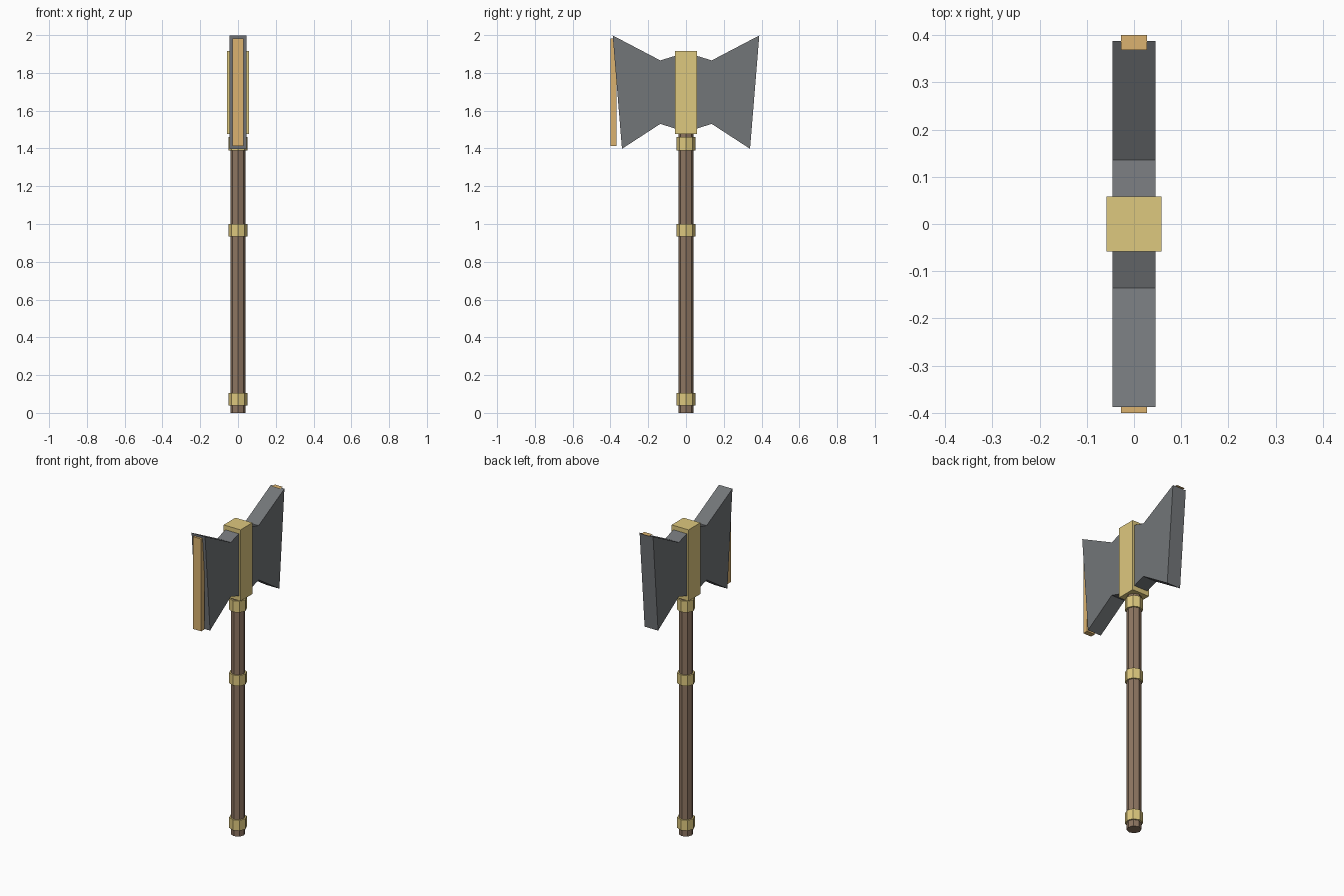
import bpy, bmesh, math
from mathutils import Matrix

if "Cube" in bpy.data.objects:
    bpy.data.objects.remove(bpy.data.objects["Cube"])


def material(name, rgb):
    m = bpy.data.materials.new(name)
    m.diffuse_color = (*rgb, 1)
    m.use_nodes = True
    m.node_tree.nodes["Principled BSDF"].inputs["Base Color"].default_value = m.diffuse_color
    return m


STEEL = material("steel", (0.17, 0.18, 0.19))
WOOD = material("wood", (0.27, 0.18, 0.12))
GOLD = material("gold", (0.73, 0.58, 0.21))
BRONZE = material("bronze", (0.71, 0.45, 0.16))


def finish(name, bm, mat):
    bmesh.ops.recalc_face_normals(bm, faces=bm.faces)
    me = bpy.data.meshes.new(name)
    bm.to_mesh(me)
    bm.free()
    me.materials.append(mat)
    ob = bpy.data.objects.new(name, me)
    bpy.context.collection.objects.link(ob)
    return ob


def box(name, lo, hi, mat):
    bm = bmesh.new()
    size = [b - a for a, b in zip(lo, hi)]
    mid = [(a + b) / 2 for a, b in zip(lo, hi)]
    bmesh.ops.create_cube(bm, size=1, matrix=Matrix.Translation(mid) @ Matrix.Diagonal((*size, 1)))
    return finish(name, bm, mat)


def octagon(name, r, z0, z1, mat):
    bm = bmesh.new()
    bmesh.ops.create_cone(bm, cap_ends=True, segments=8, radius1=r, radius2=r,
                          depth=z1 - z0, matrix=Matrix.Translation((0, 0, (z0 + z1) / 2)))
    return finish(name, bm, mat)


# Shaft with three bands
octagon("shaft", 0.041, 0, 1.6, WOOD)
for name, z0, z1 in (("lower_band", 0.04, 0.105), ("middle_band", 0.935, 1.0), ("upper_band", 1.39, 1.46)):
    octagon(name, 0.05, z0, z1, GOLD)

# Socket block holding the head
box("head_socket", (-0.058, -0.058, 1.476), (0.058, 0.058, 1.917), GOLD)

# Double blade: half outline (y, z), mirrored and extruded across x
half = [(0, 1.908), (0.136, 1.866), (0.388, 1.998), (0.339, 1.398), (0.136, 1.53), (0, 1.487)]
outline = half + [(-y, z) for y, z in reversed(half[1:-1])]
bm = bmesh.new()
face = bm.faces.new([bm.verts.new((-0.046, y, z)) for y, z in outline])
ext = bmesh.ops.extrude_face_region(bm, geom=[face])
bmesh.ops.translate(bm, vec=(0.092, 0, 0), verts=[v for v in ext["geom"] if isinstance(v, bmesh.types.BMVert)])
finish("double_blade", bm, STEEL)

# Front cutting edge strip, and the flat tip plate on the rear blade
box("front_edge_strip", (-0.028, -0.4, 1.412), (0.028, -0.368, 1.983), BRONZE)
bm = bmesh.new()
bmesh.ops.create_grid(bm, x_segments=1, y_segments=1, size=0.5,
                      matrix=Matrix.Translation((0, 0.384, 2.0)) @ Matrix.Diagonal((0.056, 0.032, 1, 1)))
finish("rear_tip_plate", bm, BRONZE)
